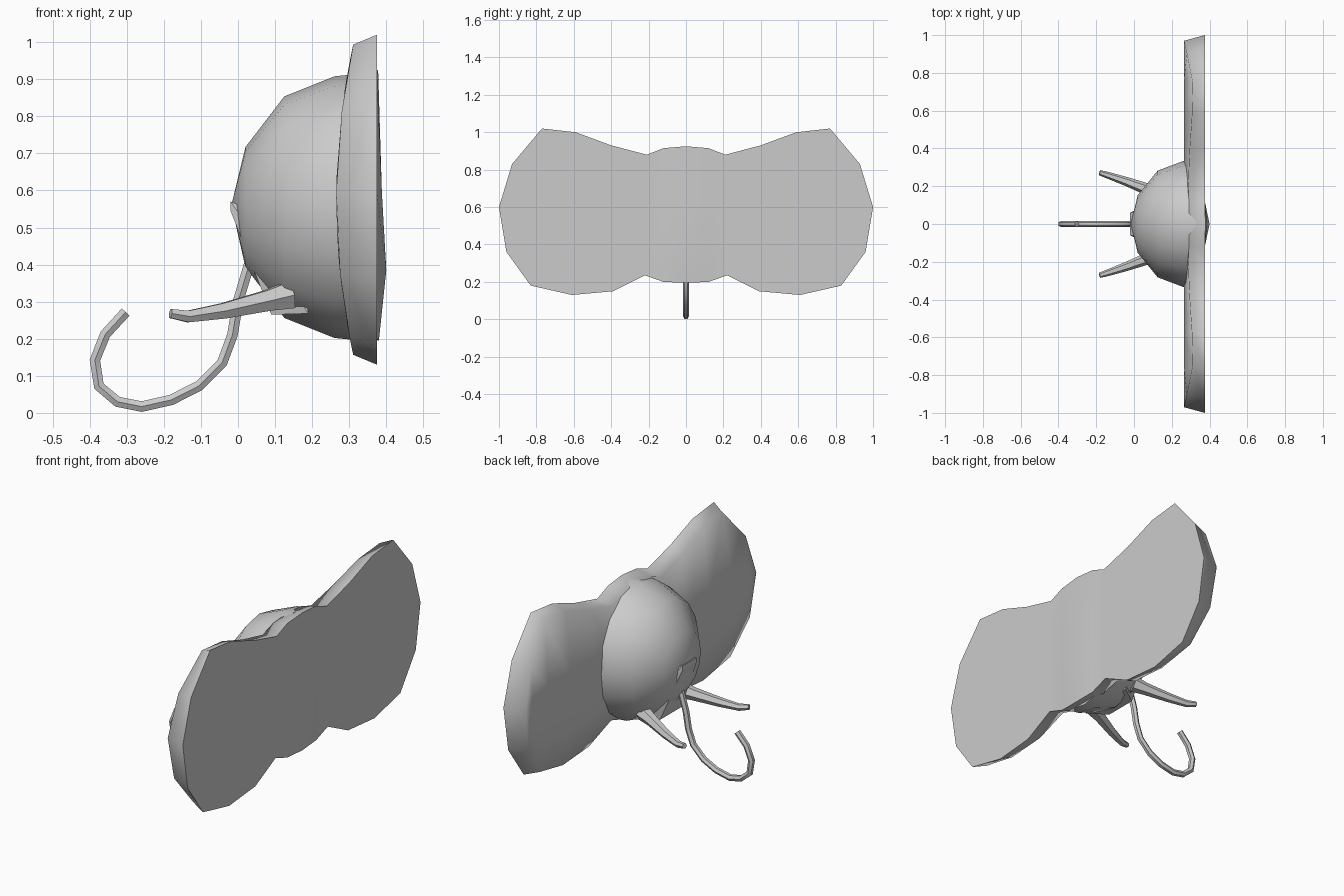
import bpy, bmesh, math

if "Cube" in bpy.data.objects:
    bpy.data.objects.remove(bpy.data.objects["Cube"])


def make_object(name, bm, angle):
    bmesh.ops.recalc_face_normals(bm, faces=bm.faces)
    mesh = bpy.data.meshes.new(name)
    bm.to_mesh(mesh)
    bm.free()
    ob = bpy.data.objects.new(name, mesh)
    bpy.context.collection.objects.link(ob)
    smooth(ob, angle)
    return ob


def smooth(ob, angle):
    bpy.ops.object.select_all(action='DESELECT')
    ob.select_set(True)
    bpy.context.view_layer.objects.active = ob
    bpy.ops.object.shade_smooth_by_angle(angle=math.radians(angle))


def tube(name, points):
    # points are (x, y, z, radius)
    cu = bpy.data.curves.new(name, 'CURVE')
    cu.dimensions = '3D'
    cu.bevel_depth = 1.0
    cu.bevel_resolution = 1
    cu.use_fill_caps = True
    sp = cu.splines.new('POLY')
    sp.points.add(len(points) - 1)
    for p, (x, y, z, r) in zip(sp.points, points):
        p.co = (x, y, z, 1)
        p.radius = r
    ob = bpy.data.objects.new(name, cu)
    bpy.context.collection.objects.link(ob)
    bpy.ops.object.select_all(action='DESELECT')
    ob.select_set(True)
    bpy.context.view_layer.objects.active = ob
    bpy.ops.object.convert(target='MESH')
    smooth(bpy.context.object, 50)


# Ears: one plate across the back, described by its top and bottom outline
top = [(0, .925), (.12, .915), (.21, .88), (.40, .93), (.59, 1.0), (.77, 1.02), (.93, .83)]
bottom = [(0, .195), (.12, .2), (.22, .235), (.39, .15), (.61, .13), (.83, .18), (.96, .36)]
tip = (1.0, .6)
ROWS = (0, .26, .55, 1)
CZ = .575


def back_point(y, z, col=9, row=0):
    x = .375
    if col == 0:
        x = (.38, .40, .388, .378)[row]
    return (x, y, z)


def front_point(y, z, col=9, row=0):
    z = CZ + (z - CZ) * .94
    return (.265 + .045 * ((z - CZ) / .415) ** 2, y * .97, z)


bm = bmesh.new()
for side in (1, -1):
    sheets = []
    for func in (back_point, front_point):
        grid = []
        for c, (t, b) in enumerate(zip(top, bottom)):
            grid.append([bm.verts.new(func(side * (b[0] + (t[0] - b[0]) * k),
                                           b[1] + (t[1] - b[1]) * k, c, r))
                         for r, k in enumerate(ROWS)])
        end = bm.verts.new(func(side * tip[0], tip[1]))
        for a, b in zip(grid, grid[1:]):
            for r in range(3):
                bm.faces.new((a[r], b[r], b[r + 1], a[r + 1]))
        for r in range(3):
            bm.faces.new((grid[-1][r], end, grid[-1][r + 1]))
        sheets.append([g[0] for g in grid] + [end] + [g[3] for g in reversed(grid)])
    back, front = sheets
    for i in range(len(back) - 1):
        bm.faces.new((back[i], back[i + 1], front[i + 1], front[i]))
bmesh.ops.remove_doubles(bm, verts=bm.verts, dist=.0005)
make_object("ears", bm, 85)

# Head: a dome turned around the x axis
profile = [(-.018, 0), (.02, .45), (.125, .83), (.26, .98), (.33, 1.0)]
SIDES = 16
bm = bmesh.new()
nose = bm.verts.new((profile[0][0], 0, .56))
rings = []
for x, r in profile[1:]:
    rings.append([bm.verts.new((x, .34 * r * math.cos(a), .555 + .36 * r * math.sin(a)))
                  for a in (2 * math.pi * i / SIDES for i in range(SIDES))])
for i in range(SIDES):
    j = (i + 1) % SIDES
    bm.faces.new((nose, rings[0][i], rings[0][j]))
    for a, b in zip(rings, rings[1:]):
        bm.faces.new((a[i], a[j], b[j], b[i]))
bm.faces.new(rings[-1])
make_object("head", bm, 60)

# Trunk base: a wedge set into the lower face
bm = bmesh.new()
for x, half, z in [(-.02, .06, .57), (-.02, .06, .545), (.09, .09, .265),
                   (.19, .16, .268), (.15, .06, .5)]:
    for s in (1, -1):
        bm.verts.new((x, s * half, z))
bmesh.ops.convex_hull(bm, input=bm.verts)
make_object("trunk_base", bm, 20)

# Trunk: a long thin curl
path = [(.05, .45), (.03, .40), (0, .30), (-.015, .21), (-.043, .135), (-.105, .073),
        (-.18, .035), (-.26, .017), (-.325, .03), (-.375, .072), (-.386, .142),
        (-.358, .212), (-.303, .272)]
tube("trunk", [(x, 0, z, .0165) for x, z in path])

# Tusks
for label, s in (("left", 1), ("right", -1)):
    tube(label + "_tusk", [(.14, s * .16, .318, .042), (.08, s * .18, .303, .032),
                           (-.04, s * .225, .275, .024), (-.135, s * .257, .26, .018),
                           (-.182, s * .272, .268, .014)])
